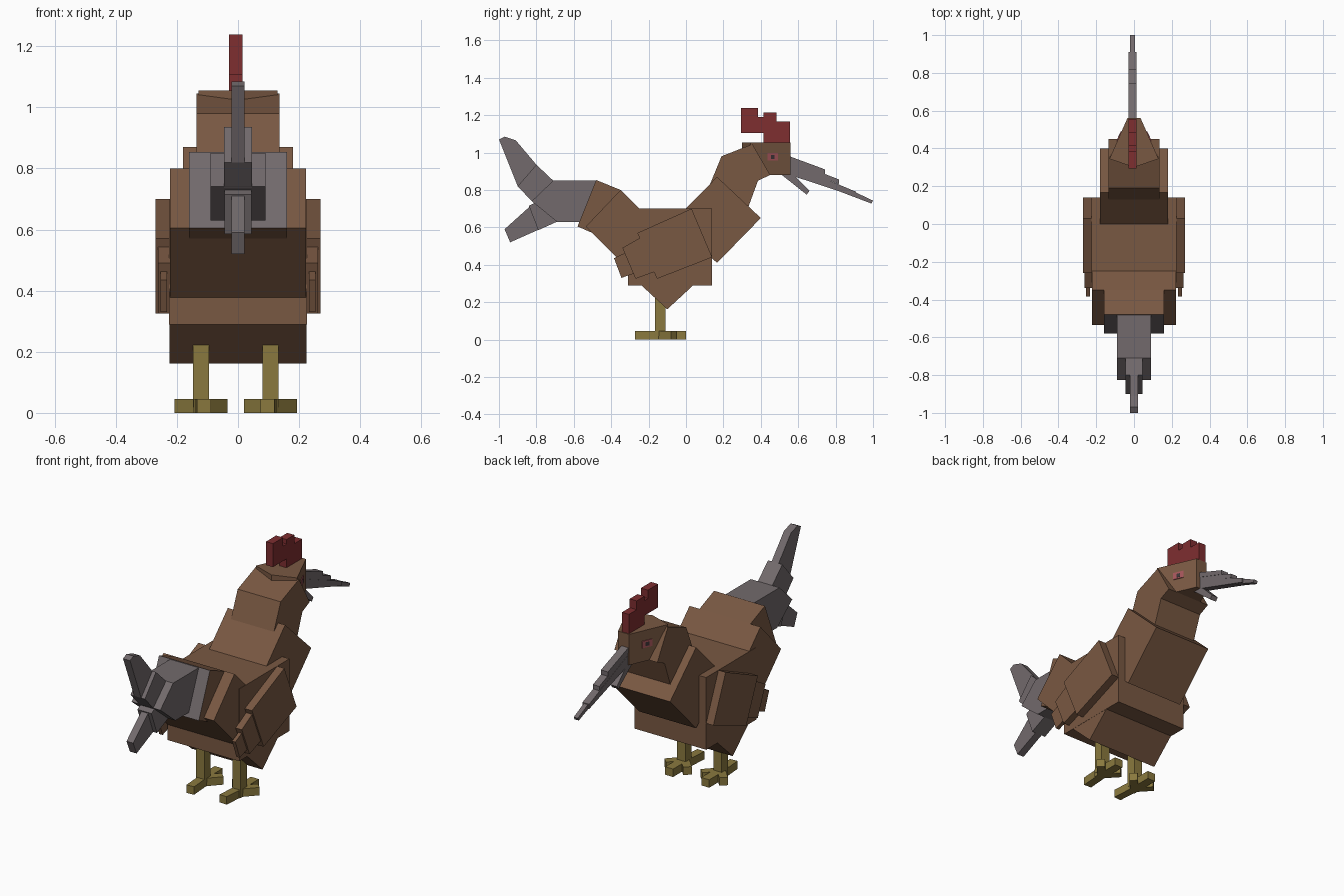
import bpy, bmesh, math
from mathutils import Vector

cube = bpy.data.objects.get("Cube")
if cube:
    bpy.data.objects.remove(cube, do_unlink=True)


def material(name, rgb):
    lin = [((c / 255 + 0.055) / 1.055) ** 2.4 for c in rgb] + [1.0]
    m = bpy.data.materials.new(name)
    m.use_nodes = True
    m.diffuse_color = lin
    m.node_tree.nodes["Principled BSDF"].inputs["Base Color"].default_value = lin
    return m


BROWN = material("brown_feather", (121, 88, 66))
GREY = material("grey_feather", (114, 106, 108))
RED = material("comb_red", (126, 46, 48))
YELLOW = material("leg_yellow", (138, 121, 62))
PINK = material("eye_pink", (165, 85, 90))
DARK = material("pupil_dark", (60, 52, 55))


def prism(name, points, lo, hi, mat, axis="x"):
    """Extrude a flat outline: (y, z) points along x, or (x, y) points along z."""
    bm = bmesh.new()
    place = (lambda p, t: (t, p[0], p[1])) if axis == "x" else (lambda p, t: (p[0], p[1], t))
    face = bm.faces.new([bm.verts.new(place(p, lo)) for p in points])
    out = bmesh.ops.extrude_face_region(bm, geom=[face])
    step = Vector((hi - lo, 0, 0) if axis == "x" else (0, 0, hi - lo))
    bmesh.ops.translate(bm, vec=step, verts=[g for g in out["geom"] if isinstance(g, bmesh.types.BMVert)])
    bmesh.ops.recalc_face_normals(bm, faces=bm.faces)
    me = bpy.data.meshes.new(name)
    bm.to_mesh(me)
    bm.free()
    me.materials.append(mat)
    ob = bpy.data.objects.new(name, me)
    bpy.context.collection.objects.link(ob)
    return ob


def slab(name, points, half, mat, centre=0.0):
    return prism(name, points, centre - half, centre + half, mat)


def bar(name, start, end, width, lo, hi, mat):
    """Upright-sided bar running between two (x, y) points."""
    a, b = Vector(start), Vector(end)
    d = (b - a).normalized() * width / 2
    n = Vector((-d.y, d.x))
    return prism(name, [a + n, a - n, b - n, b + n], lo, hi, mat, "z")


# Body, belly, chest and rump
slab("body", [(-.31, .29), (.14, .29), (.14, .70), (-.31, .70)], .225, BROWN)
slab("belly", [(-.10, .162), (.06, .31), (-.10, .45), (-.26, .31)], .224, BROWN)
slab("chest", [(.166, .87), (.40, .65), (.166, .41), (-.07, .63)], .18, BROWN)
slab("rump", [(-.25, .70), (-.35, .80), (-.535, .605), (-.31, .378), (-.10, .55)], .223, BROWN)
base = slab("tail_base", [(-.48, .853), (-.58, .605), (-.50, .57), (-.30, .70), (-.35, .80)], .16, BROWN)
base.data.materials.append(GREY)
for f in base.data.polygons:
    if f.normal.y < -0.8:
        f.material_index = 1

# Neck and wedge-shaped head
slab("neck", [(.12, .81), (.19, .98), (.355, 1.045), (.45, .88), (.385, .85),
              (.33, .70), (.20, .70)], .135, BROWN)
prism("head", [(.13, .345), (.035, .56), (-.035, .56), (-.13, .345), (0, .30)],
      .88, 1.055, BROWN, "z")

# Comb
slab("comb", [(.294, 1.238), (.385, 1.238), (.385, 1.19), (.415, 1.19), (.415, 1.215),
              (.485, 1.215), (.485, 1.165), (.555, 1.165), (.555, 1.04), (.415, 1.04),
              (.415, 1.105), (.294, 1.105)], .022, RED, -.008)

# Beak strips, each longer and narrower than the one above
slab("upper_beak", [(.54, .985), (.743, .91), (.743, .885), (.54, .955)], .022, GREY, -.008)
slab("middle_beak", [(.54, .965), (.818, .856), (.818, .832), (.54, .93)], .020, GREY, -.008)
slab("lower_beak", [(.54, .945), (.91, .79), (.91, .763), (.54, .885)], .021, GREY, -.008)
slab("beak_tip", [(.80, .838), (1.0, .743), (.992, .727), (.80, .80)], .013, GREY, -.008)
slab("beak_underside", [(.50, .89), (.645, .775), (.66, .795), (.58, .875), (.55, .90)],
     .02, GREY, -.008)

# Tail feathers
slab("tail_root", [(-.48, .85), (-.71, .85), (-.825, .74), (-.69, .63), (-.56, .63)], .09, GREY)
slab("upper_tail", [(-.69, .83), (-.71, .85), (-.80, .935), (-.90, .82), (-.82, .735)], .045, GREY)
slab("upper_tail_tip", [(-.79, .92), (-.80, .935), (-.91, 1.065), (-.97, 1.085), (-1.0, 1.07),
                        (-.90, .82), (-.88, .81)], .022, GREY)
slab("lower_tail", [(-.80, .735), (-.84, .715), (-.79, .585), (-.69, .63)], .044, GREY)
slab("lower_tail_tip", [(-.82, .725), (-.97, .59), (-.94, .52), (-.76, .60)], .021, GREY)

# Wings of three overlapping plates, legs, feet and eyes on both sides
for s, side in ((1, "left"), (-1, "right")):
    plates = [("upper", [(.03, .70), (.14, .44), (-.155, .325), (-.26, .57)], .21, .27),
              ("middle", [(-.20, .57), (-.34, .49), (-.27, .325), (-.12, .38)], .222, .262),
              ("lower", [(-.25, .50), (-.385, .435), (-.345, .33), (-.20, .38)], .232, .253)]
    for part, points, lo, hi in plates:
        prism(f"{side}_{part}_wing", points, s * lo, s * hi, BROWN)

    cx = .106 if s > 0 else -.121
    bar(f"{side}_leg", (cx, -.165), (cx, -.11), .053, .02, .36, YELLOW)
    bar(f"{side}_middle_toe", (cx, -.17), (cx, 0), .05, 0, .045, YELLOW)
    bar(f"{side}_back_toe", (cx - s * .01, -.27), (cx, -.13), .046, 0, .045, YELLOW)
    for d, toe in ((1, "outer"), (-1, "inner")):
        bar(f"{side}_{toe}_toe", (cx, -.14), (cx + s * d * .07, -.065), .045, 0, .045, YELLOW)

    def on_cheek(y):
        return (s * (.13 - (y - .345) * .095 / .215), y)

    bar(f"{side}_eye", on_cheek(.435), on_cheek(.49), .008, .958, .998, PINK)
    bar(f"{side}_pupil", on_cheek(.452), on_cheek(.472), .0095, .966, .988, DARK)
